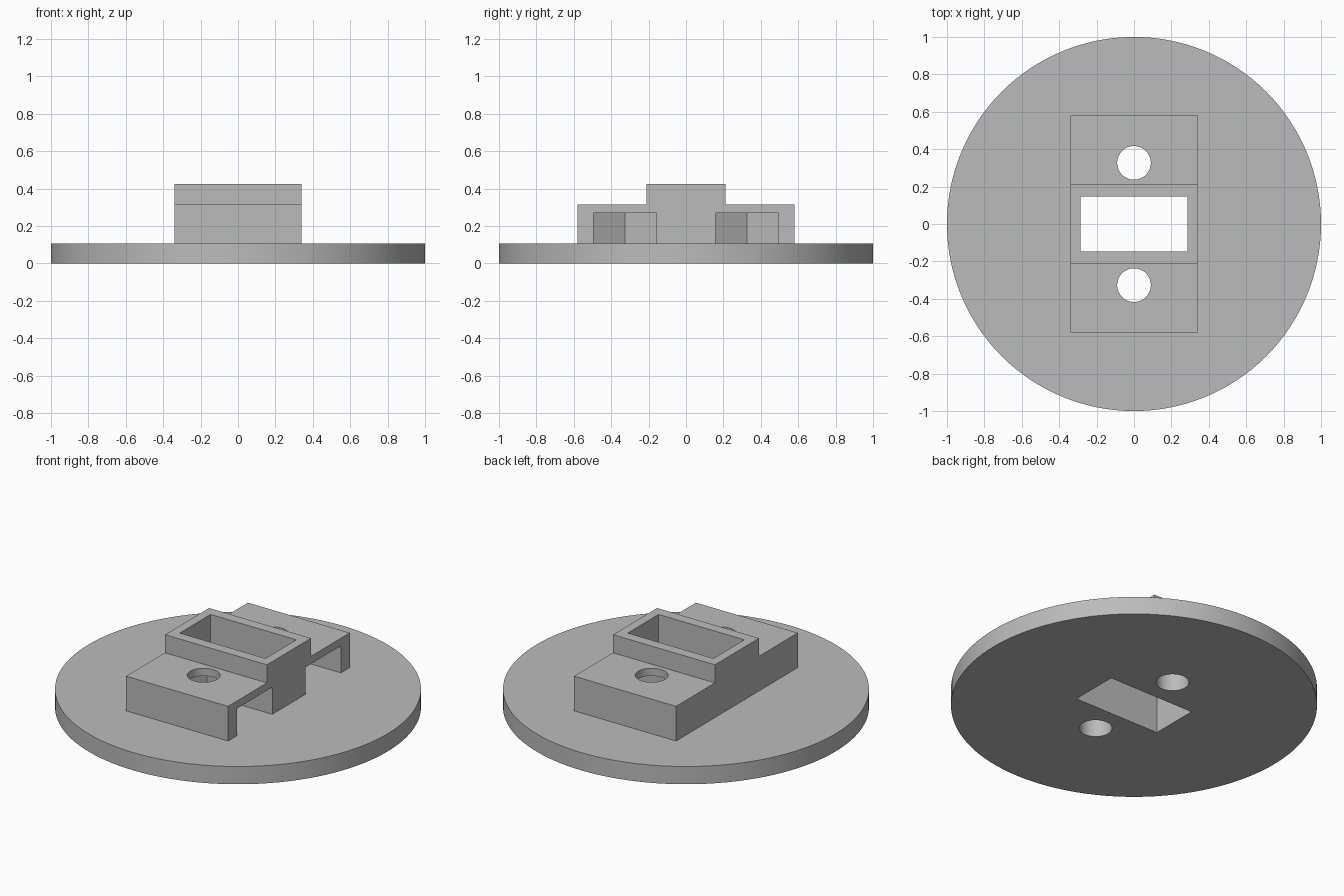
import bpy
import bmesh
import math

if "Cube" in bpy.data.objects:
    bpy.data.objects.remove(bpy.data.objects["Cube"], do_unlink=True)

GREY = (0.5, 0.5, 0.5, 1.0)
BASE_TOP = 0.107
SHOULDER_TOP = 0.316
TOWER_TOP = 0.425
POCKET_TOP = 0.27
SCREW_Y = 0.327

grey = bpy.data.materials.new("plain_grey")
grey.use_nodes = True
grey.diffuse_color = GREY
grey.node_tree.nodes["Principled BSDF"].inputs["Base Color"].default_value = GREY


def prism(name, outline, offset, direction):
    """Extrude a flat outline of 3D points along a vector."""
    bm = bmesh.new()
    face = bm.faces.new([bm.verts.new(p) for p in outline])
    grown = bmesh.ops.extrude_face_region(bm, geom=[face])["geom"]
    moved = [v for v in grown if isinstance(v, bmesh.types.BMVert)]
    bmesh.ops.translate(bm, verts=moved, vec=[c * offset for c in direction])
    bmesh.ops.recalc_face_normals(bm, faces=bm.faces)
    mesh = bpy.data.meshes.new(name)
    bm.to_mesh(mesh)
    bm.free()
    mesh.materials.append(grey)
    obj = bpy.data.objects.new(name, mesh)
    bpy.context.collection.objects.link(obj)
    return obj


def upright(name, outline, z0, z1):
    return prism(name, [(x, y, z0) for x, y in outline], z1 - z0, (0, 0, 1))


def circle(radius, count, cy=0.0):
    steps = [math.tau * i / count for i in range(count)]
    return [(radius * math.cos(a), cy + radius * math.sin(a)) for a in steps]


def combine(target, tool, operation):
    """Apply a boolean and remove the tool object."""
    mod = target.modifiers.new("shape", "BOOLEAN")
    mod.operation = operation
    mod.solver = "EXACT"
    mod.object = tool
    bpy.context.view_layer.objects.active = target
    bpy.ops.object.modifier_apply(modifier=mod.name)
    bpy.data.objects.remove(tool, do_unlink=True)


# Stepped housing, sunk a little into the disc
half = [(0.58, 0.05), (0.58, SHOULDER_TOP), (0.21, SHOULDER_TOP), (0.21, TOWER_TOP)]
profile = half + [(-y, z) for y, z in reversed(half)]
housing = prism("housing", [(-0.34, y, z) for y, z in profile], 0.68, (1, 0, 0))

# Nut pockets, pointed at the closed end and open on the +x side
for side in (-1, 1):
    w = 0.168
    r = w * 2 / math.sqrt(3)
    cy = side * SCREW_Y
    slot = [(-r, cy), (-r / 2, cy - w), (0.5, cy - w), (0.5, cy + w), (-r / 2, cy + w)]
    combine(housing, upright("nut_pocket", slot, 0.02, POCKET_TOP), "DIFFERENCE")

# Round base joined to the housing
base = upright("mounting_base", circle(1.0, 128), 0, BASE_TOP)
combine(base, housing, "UNION")

# Central rectangular opening and the two screw holes
window = [(-0.286, -0.147), (0.286, -0.147), (0.286, 0.147), (-0.286, 0.147)]
combine(base, upright("window", window, -0.1, 0.6), "DIFFERENCE")
for side in (-1, 1):
    hole = circle(0.09, 48, side * SCREW_Y)
    combine(base, upright("screw_hole", hole, -0.1, 0.6), "DIFFERENCE")

# Smooth round walls, crisp corners
bpy.ops.object.select_all(action="DESELECT")
base.select_set(True)
bpy.context.view_layer.objects.active = base
bpy.ops.object.shade_smooth_by_angle(angle=math.radians(30))
